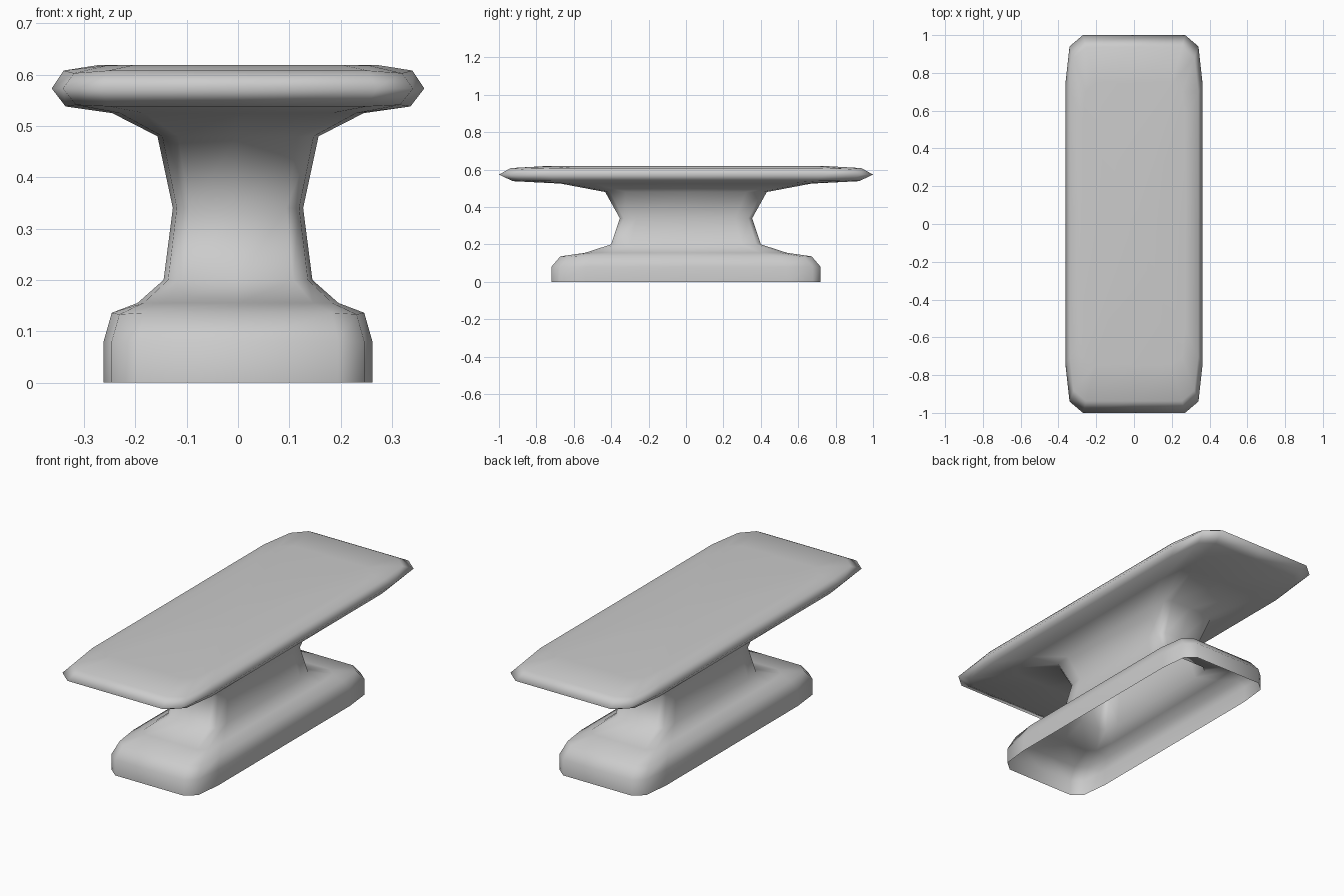
import bpy, bmesh

if "Cube" in bpy.data.objects:
    bpy.data.objects.remove(bpy.data.objects["Cube"])

# Rounded-rectangle outline, one quadrant mirrored into four (unit half-size)
quad = [(1.0, 0.0), (1.0, 0.745), (0.94, 0.94), (0.745, 1.0)]
outline = []
for c, s in ((1, 0), (0, 1), (-1, 0), (0, -1)):
    outline += [(x * c - y * s, x * s + y * c) for x, y in quad]

# Profile from the open foot to the top: half width, half depth, height, corner drop
levels = [
    (0.262, 0.720, 0.000, 0.0),
    (0.262, 0.720, 0.080, 0.0),
    (0.246, 0.672, 0.136, 0.003),
    (0.196, 0.540, 0.155, 0.0),
    (0.145, 0.400, 0.200, 0.0),
    (0.127, 0.354, 0.340, 0.0),
    (0.157, 0.432, 0.480, 0.0),
    (0.245, 0.670, 0.525, 0.0),
    (0.336, 0.925, 0.538, -0.003),
    (0.363, 1.000, 0.573, 0.0),
    (0.340, 0.937, 0.608, 0.005),
    (0.271, 0.745, 0.619, 0.001),
]

bm = bmesh.new()
rings = []
for hx, hy, z, drop in levels:
    rings.append([bm.verts.new((x * hx, y * hy, z - (drop if i % 4 == 2 else 0)))
                  for i, (x, y) in enumerate(outline)])

# Walls between neighbouring rings
n = len(outline)
for a, b in zip(rings, rings[1:]):
    for i in range(n):
        j = (i + 1) % n
        bm.faces.new((a[i], a[j], b[j], b[i]))

# Top surface as a fan; the underside of the foot stays open
centre = bm.verts.new((0, 0, 0.619))
for i in range(n):
    bm.faces.new((rings[-1][i], rings[-1][(i + 1) % n], centre))

for f in bm.faces:
    f.smooth = True
mesh = bpy.data.meshes.new("pedestal_bench")
bm.to_mesh(mesh)
bm.free()
bench = bpy.data.objects.new("pedestal_bench", mesh)
bpy.context.collection.objects.link(bench)
